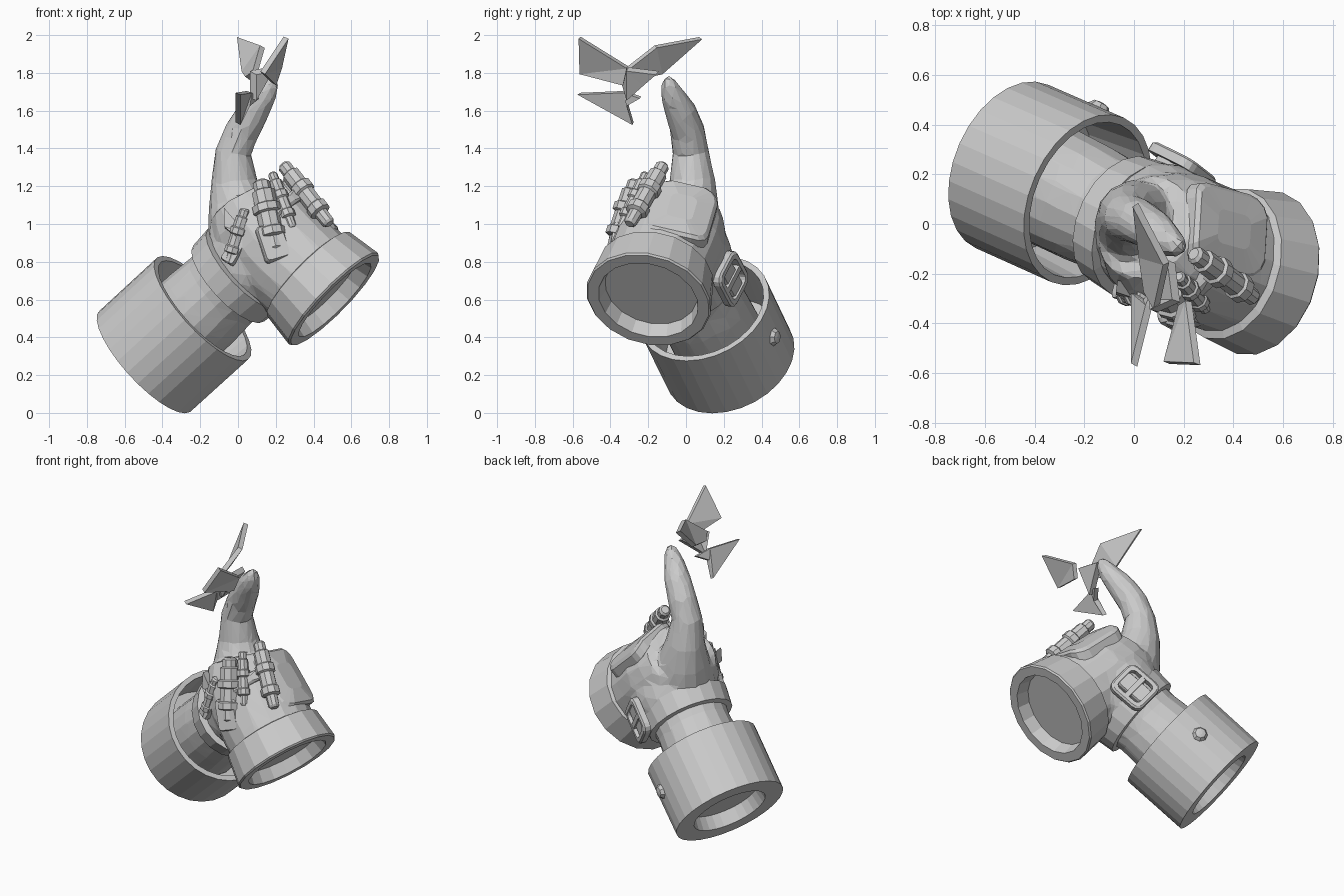
import bpy, bmesh, math
from mathutils import Vector as V, Matrix

if "Cube" in bpy.data.objects:
    bpy.data.objects.remove(bpy.data.objects["Cube"])

D = V((0.69, -0.34, 0.64)).normalized()      # wrist axis
C = V((0.70, -0.31, 0.64)).normalized()      # cuff axis
E = V((0.70, -0.20, -0.685)).normalized()    # barrel axis, outward
CUFF = V((-0.492, 0.232, 0.274))
RIM = V((-0.19, 0.085, 0.555))
END = V((0.513, -0.20, 0.597))


def make(name, bm):
    bmesh.ops.recalc_face_normals(bm, faces=bm.faces)
    me = bpy.data.meshes.new(name)
    bm.to_mesh(me)
    bm.free()
    ob = bpy.data.objects.new(name, me)
    bpy.context.collection.objects.link(ob)
    return ob


def frame(o, z, up=V((0, 0, 1))):
    z = V(z).normalized()
    x = V(up).cross(z).normalized()
    y = z.cross(x)
    m = Matrix((x, y, z)).transposed().to_4x4()
    m.translation = V(o)
    return m


def skin(bm, rings, caps=True, loop=False):
    vr = [[bm.verts.new(p) for p in r] for r in rings]
    n = len(vr[0])
    pairs = list(zip(vr, vr[1:])) + ([(vr[-1], vr[0])] if loop else [])
    for a, b in pairs:
        for i in range(n):
            bm.faces.new((a[i], a[(i + 1) % n], b[(i + 1) % n], b[i]))
    if caps and not loop:
        bm.faces.new(vr[0])
        bm.faces.new(vr[-1])


def circle(m, r, t, n):
    return [m @ V((r * math.cos(2 * math.pi * i / n), r * math.sin(2 * math.pi * i / n), t)) for i in range(n)]


def lathe(name, o, axis, profile, n, loop=False):
    m = frame(o, axis)
    bm = bmesh.new()
    skin(bm, [circle(m, r, t, n) for r, t in profile], loop=loop)
    return make(name, bm)


def tube(bm, path, n):
    pts = [V(p[:3]) for p in path]
    rings = []
    for i, p in enumerate(pts):
        t = pts[min(i + 1, len(pts) - 1)] - pts[max(i - 1, 0)]
        rings.append(circle(frame(p, t, (0, 1, 0)), path[i][3], 0, n))
    skin(bm, rings)


def rounded(m, w, h, c, z, bend):
    out = []
    for k, (sx, sy) in enumerate(((1, 1), (-1, 1), (-1, -1), (1, -1))):
        for j in range(4):
            a = math.pi / 2 * (k + j / 3)
            x = sx * (w / 2 - c) + c * math.cos(a)
            y = sy * (h / 2 - c) + c * math.sin(a)
            out.append(m @ V((x, y, z - bend * x * x)))
    return out


# rounded plate (or frame when hole > 0) facing a normal
def plate(name, o, normal, up, w, h, c, th, bend=0, hole=0):
    m = frame(o, normal, up)
    bm = bmesh.new()
    rings = [rounded(m, w, h, c, -th / 2, bend), rounded(m, w, h, c, th * 0.3, bend),
             rounded(m, w * .9, h * .92, c * .9, th / 2, bend)]
    if hole:
        rings += [rounded(m, w - hole, h - hole, c * .6, th / 2, bend),
                  rounded(m, w - hole, h - hole, c * .6, -th / 2, bend)]
    else:
        rings.append(rounded(m, w * .4, h * .45, c * .4, th / 2, bend))
    skin(bm, rings, loop=bool(hole))
    return make(name, bm)


def shard(name, pts, th=0.03):
    pts = [V(p) for p in pts]
    c = sum(pts, V()) / len(pts)
    nrm = V()
    for a, b in zip(pts, pts[1:] + pts[:1]):
        nrm += (a - c).cross(b - c)
    nrm.normalize()
    bm = bmesh.new()
    skin(bm, [[c + (p - c) * 0.98 - nrm * th / 2 for p in pts], [p + nrm * th / 2 for p in pts]])
    bmesh.ops.triangulate(bm, faces=bm.faces)
    return make(name, bm)


# cuff: open at the wrist, recessed at the bottom
lathe("cuff", CUFF, C, [(0.225, .09), (0.24, 0), (0.36, 0), (0.362, .435), (0.33, .435), (0.31, .14)], 28)
a = V((.163, .29, -.03)).normalized()
lathe("cuff_rivet", CUFF + C * .25 + a * .335, a, [(.048, 0), (.048, .025), (.034, .045), (.012, .05)], 8)

# body: wrist, barrel and horn fused into one faceted skin
bm = bmesh.new()
tube(bm, [(*(RIM + D * t), r) for t, r in ((-.3, .25), (0, .245), (.15, .235), (.3, .245), (.42, .21), (.5, .12))], 18)
tube(bm, [(.43, -.178, .67, .285), (.3, -.13, .79, .29), (.18, -.08, .91, .292), (.09, -.045, 1.01, .267),
          (.04, -.01, 1.1, .215)], 18)
tube(bm, [(.04, -.02, .95, .21), (.0, .02, 1.1, .16), (-.02, .035, 1.22, .125), (-.025, .025, 1.38, .097),
          (.02, .01, 1.49, .092), (.085, -.03, 1.6, .083), (.145, -.075, 1.69, .062), (.178, -.093, 1.75, .04),
          (.187, -.1, 1.78, .015)], 14)
bmesh.ops.create_icosphere(bm, subdivisions=3, radius=.28, matrix=Matrix.Translation((.1, -.03, .81)))
body = make("body", bm)
rm = body.modifiers.new("fuse", 'REMESH')
rm.mode = 'VOXEL'
rm.voxel_size = .022
dc = body.modifiers.new("facet", 'DECIMATE')
dc.ratio = .07

# barrel collar with recessed mouth
lathe("barrel_collar", END, E, [(.28, -.21), (.312, -.20), (.338, -.01), (.33, 0), (.27, 0), (.25, -.08)], 18)

# wrist strap and buckle
lathe("wrist_strap", RIM + D * .27, D, [(.235, -.07), (.275, -.065), (.287, .06), (.23, .07)], 20, True)
bn = V((.5, .83, -.1))
bc = V((.195, .24, .71))
plate("buckle_frame", bc, bn, D, .23, .25, .05, .045, hole=.07)
plate("buckle_bar", bc, bn, D, .22, .035, .01, .04)
plate("buckle_tongue", bc - bn * .015, bn, D, .11, .20, .02, .05)

# padded patch on the upper side of the barrel
pn = V((.68, .12, .70))
plate("barrel_patch", V((.382, -.025, 1.07)), pn, -E, .35, .40, .08, .07, bend=1.3)


# banded capsules on the front of the barrel
def capsule(name, p, q, r):
    p, q = V(p), V(q)
    L = (q - p).length
    prof = [(.5, 0), (.75, .03), (.75, .14), (1, .16), (1, .34), (1.25, .36), (1.25, .46), (1, .48),
            (1, .68), (1.2, .70), (1.2, .80), (.75, .82), (.7, .97), (.5, 1)]
    lathe(name, p, q - p, [(s * r, t * L) for s, t in prof], 9)


capsule("capsule_right", (.24, -.12, 1.315), (.485, -.30, 1.0), .05)
capsule("capsule_middle", (.12, -.26, 1.23), (.20, -.38, .86), .062)
capsule("capsule_left", (.04, -.29, 1.08), (-.05, -.285, .79), .037)
capsule("capsule_small", (.18, -.21, 1.27), (.29, -.345, .98), .034)
fn = V((.1, -.9, .2))
plate("capsule_pouch", (.185, -.36, .90), fn, (-.3, 0, 1), .14, .2, .02, .09)
plate("capsule_strap", (.24, -.28, 1.10), (.4, -.8, .45), -E, .32, .07, .02, .06, bend=.8)
plate("front_clip", (-.01, -.27, .87), (-.25, -.95, .1), (.5, 0, .8), .08, .18, .015, .08)
shard("front_spike", [(-.07, -.25, 1.08), (.05, -.29, .94), (-.01, -.30, .93), (-.07, -.26, .98)], .05)

# floating jagged spark
shard("spark_back_blade", [(.005, .08, 1.985), (.13, -.16, 1.94), (.09, -.34, 1.80), (.05, -.27, 1.77), (.03, -.13, 1.80)])
shard("spark_front_blade", [(.255, -.565, 1.988), (.13, -.56, 1.80), (.19, -.33, 1.74), (.22, -.31, 1.83)])
shard("spark_low_blade", [(0, -.57, 1.69), (0, -.28, 1.53), (.05, -.31, 1.63), (.10, -.24, 1.67), (.06, -.33, 1.70)])
shard("spark_core", [(.08, -.35, 1.80), (.17, -.31, 1.82), (.15, -.15, 1.80), (.12, -.22, 1.74), (.08, -.31, 1.66)], .04)
